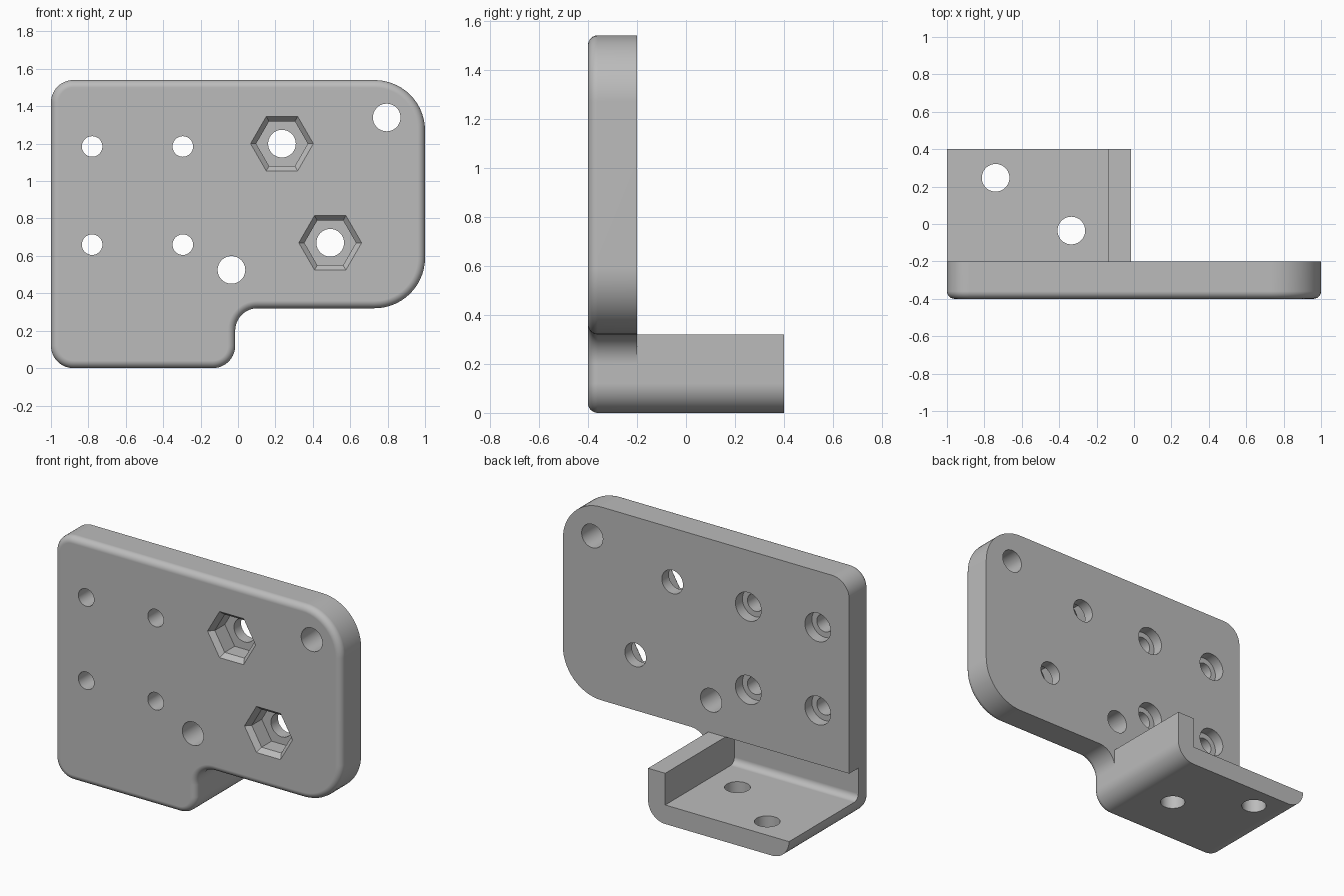
import bpy, bmesh, math

if "Cube" in bpy.data.objects:
    bpy.data.objects.remove(bpy.data.objects["Cube"])

FRONT, BACK, END = -0.4, -0.2, 0.4      # plate front, plate back, shelf end (y)
WALL, STEP = 0.12, 0.32                 # shelf thickness and side wall height


def arc(cx, cz, r, a0, a1, n=14):
    angles = [math.radians(a0 + (a1 - a0) * i / n) for i in range(n + 1)]
    return [(cx + r * math.cos(a), cz + r * math.sin(a)) for a in angles]


def loft(name, rings):
    """Closed solid through rings of 3D points, capped at both ends."""
    bm = bmesh.new()
    loops = [[bm.verts.new(p) for p in ring] for ring in rings]
    n = len(loops[0])
    for a, b in zip(loops, loops[1:]):
        for i in range(n):
            j = (i + 1) % n
            bm.faces.new((a[i], a[j], b[j], b[i]))
    bm.faces.new(loops[0])
    bm.faces.new(loops[-1])
    bmesh.ops.recalc_face_normals(bm, faces=bm.faces)
    mesh = bpy.data.meshes.new(name)
    bm.to_mesh(mesh)
    bm.free()
    ob = bpy.data.objects.new(name, mesh)
    bpy.context.collection.objects.link(ob)
    return ob


def at_y(profile, y):
    return [(x, y, z) for x, z in profile]


def combine(target, tool, operation='DIFFERENCE'):
    bpy.context.view_layer.objects.active = target
    mod = target.modifiers.new("cut", 'BOOLEAN')
    mod.object, mod.operation, mod.solver = tool, operation, 'EXACT'
    bpy.ops.object.modifier_apply(modifier=mod.name)
    bpy.data.objects.remove(tool)


def drill(target, x, z, stages, sides=40):
    """Cut along y; stages are (y, radius) pairs."""
    combine(target, loft("drill", [
        at_y(arc(x, z, r, 0, 360 - 360 / sides, sides - 1), y) for y, r in stages]))


def outline(d):
    """Plate outline shrunk by d."""
    return (arc(-0.88, 0.12, 0.12 - d, 180, 270)
            + arc(-0.135, 0.12, 0.12 - d, 270, 360)
            + arc(0.105, 0.20, 0.12 + d, 180, 90)
            + arc(0.73, 0.59, 0.27 - d, 270, 360)
            + arc(0.73, 1.27, 0.27 - d, 0, 90)
            + arc(-0.88, 1.42, 0.12 - d, 90, 180))


# Upright plate with a rounded front rim
R = 0.04
rings = []
for i in range(7):
    t = math.radians(15 * i)
    rings.append(at_y(outline(R * (1 - math.sin(t))), FRONT + R * (1 - math.cos(t))))
rings.append(at_y(outline(0), BACK))
bracket = loft("bracket", rings)

# Recess in the plate above the shelf floor, with a filleted root
recess = [(-0.29, STEP)] + arc(-0.25, WALL + 0.04, 0.04, 180, 270, 8) + [(-0.1, WALL), (-0.1, STEP)]
combine(bracket, loft("recess", [[(x, y, z) for y, z in recess] for x in (-1.1, -0.135)]))

# Shelf: floor and one side wall
shelf_profile = (arc(-0.88, 0.12, 0.12, 180, 270) + arc(-0.135, 0.12, 0.12, 270, 360)
                 + [(-0.015, STEP), (-0.135, STEP), (-0.135, WALL)])
combine(bracket, loft("shelf", [at_y(shelf_profile, y) for y in (BACK, END)]), 'UNION')

# Four counterbored screw holes
for x in (-0.78, -0.295):
    for z in (0.66, 1.185):
        drill(bracket, x, z, [(-0.5, 0.055), (-0.27, 0.055), (-0.27, 0.09), (-0.15, 0.09)])

# Plain mounting holes
for x, z in ((-0.035, 0.525), (0.795, 1.34)):
    drill(bracket, x, z, [(-0.5, 0.074), (-0.1, 0.074)])

# Chamfered hexagonal nut pockets with through holes
for x, z in ((0.235, 1.2), (0.493, 0.67)):
    drill(bracket, x, z, [(-0.41, 0.178), (-0.37, 0.138), (-0.27, 0.138)], 6)
    drill(bracket, x, z, [(-0.3, 0.074), (-0.1, 0.074)])

# Vertical holes through the shelf floor
for x, y in ((-0.74, 0.247), (-0.335, -0.035)):
    combine(bracket, loft("drill", [
        [(px, py, h) for px, py in arc(x, y, 0.074, 0, 351, 39)] for h in (-0.1, 0.2)]))

# Single grey finish, smooth curves and crisp edges
grey = bpy.data.materials.new("grey")
grey.diffuse_color = (0.5, 0.5, 0.5, 1)
grey.use_nodes = True
grey.node_tree.nodes["Principled BSDF"].inputs["Base Color"].default_value = grey.diffuse_color
bracket.data.materials.clear()
bracket.data.materials.append(grey)
for poly in bracket.data.polygons:
    poly.material_index = 0
bracket.select_set(True)
bpy.context.view_layer.objects.active = bracket
bpy.ops.object.shade_smooth_by_angle(angle=math.radians(30))
normals = bracket.modifiers.new("even_normals", 'WEIGHTED_NORMAL')
normals.keep_sharp = True
